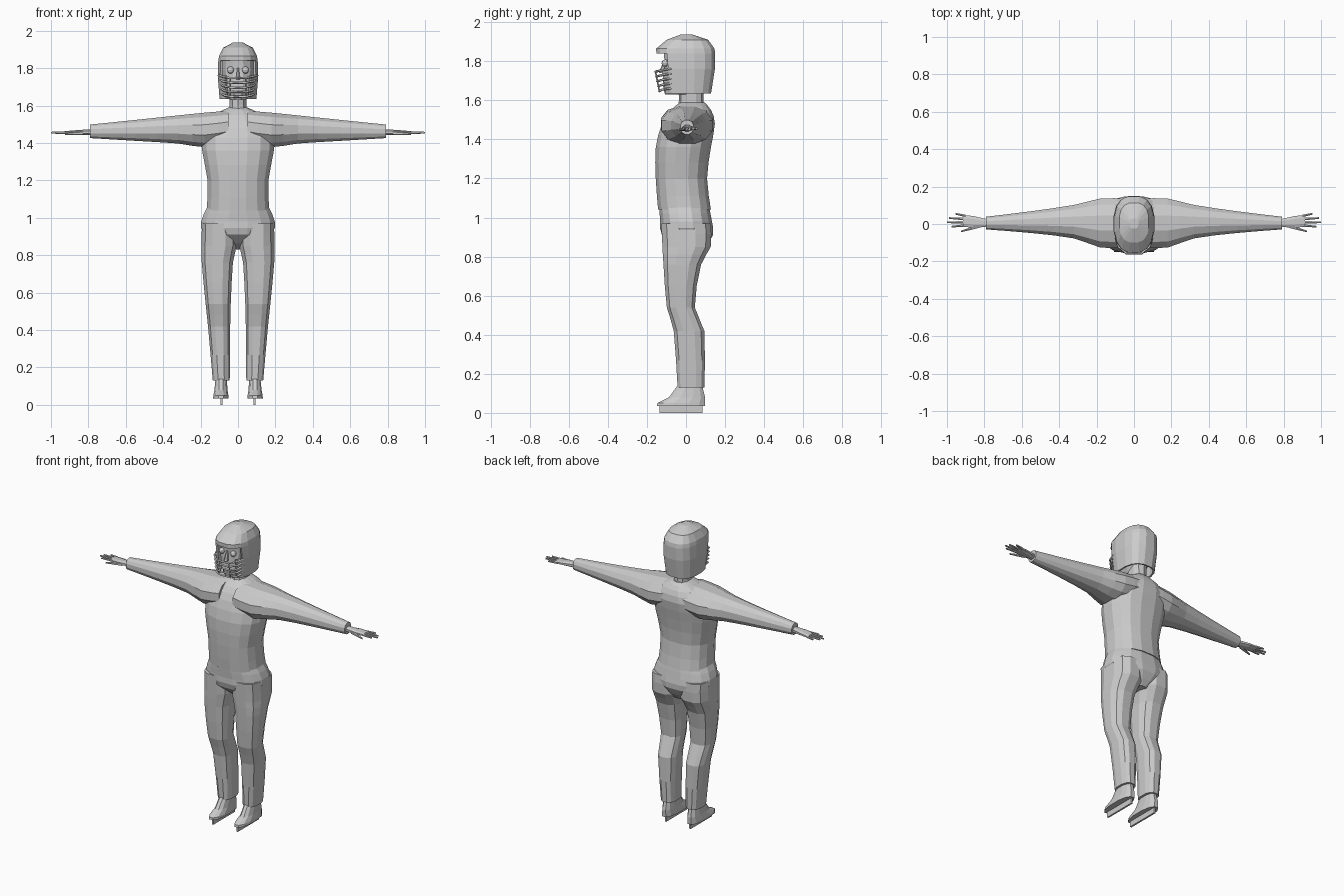
import bpy, bmesh, math
from mathutils import Vector

if "Cube" in bpy.data.objects:
    bpy.data.objects.remove(bpy.data.objects["Cube"], do_unlink=True)

grey = bpy.data.materials.new("plain_grey")
grey.use_nodes = True
colour = (.6, .6, .6, 1)
grey.diffuse_color = colour
grey.node_tree.nodes["Principled BSDF"].inputs["Base Color"].default_value = colour


def finish(name, bm, mirror=False):
    """Turn a bmesh into a flat-shaded object, mirrored across x if asked."""
    bmesh.ops.recalc_face_normals(bm, faces=bm.faces)
    mesh = bpy.data.meshes.new(name)
    bm.to_mesh(mesh)
    bm.free()
    mesh.materials.append(grey)
    obj = bpy.data.objects.new(name, mesh)
    bpy.context.collection.objects.link(obj)
    if mirror:
        obj.modifiers.new("mirror", 'MIRROR')
    return obj


def smooth_path(rings):
    """Add one rounded in-between ring inside every span."""
    result = []
    for i in range(len(rings) - 1):
        here, after = Vector(rings[i]), Vector(rings[i + 1])
        before = Vector(rings[max(i - 1, 0)])
        beyond = Vector(rings[min(i + 2, len(rings) - 1)])
        bulge = (here + after - before - beyond) / 16
        result += [here, (here + after) / 2 + bulge]
    return result + [Vector(rings[-1])]


def rounded(value, power):
    return math.copysign(abs(value) ** (2 / power), value)


def loft(name, rings, axis="z", sides=12, power=2.4, mirror=False, keep=None, smooth=False):
    """Skin rounded sections: (position, half width, low, high) for centred parts,
    or (position, low, high, low, high) for parts off the middle."""
    rings = [(r[0], -r[1], *r[1:]) if len(r) == 4 else r for r in rings]
    if smooth:
        rings = smooth_path(rings)
    bm = bmesh.new()
    rows = []
    for along, a_low, a_high, b_low, b_high in rings:
        row = []
        for i in range(sides):
            angle = math.tau * (i + .5) / sides
            a = (a_low + a_high + (a_high - a_low) * rounded(math.cos(angle), power)) / 2
            b = (b_low + b_high + (b_high - b_low) * rounded(math.sin(angle), power)) / 2
            row.append(bm.verts.new((a, b, along) if axis == "z" else (along, a, b)))
        rows.append(row)
    for lower, upper in zip(rows, rows[1:]):
        for i in range(sides):
            j = (i + 1) % sides
            bm.faces.new((lower[i], lower[j], upper[j], upper[i]))
    bm.faces.new(rows[-1])
    if keep:
        unwanted = [f for f in bm.faces if not keep(f.calc_center_median())]
        bmesh.ops.delete(bm, geom=unwanted, context='FACES')
    else:
        bm.faces.new(rows[0])
    return finish(name, bm, mirror)


def bar(name, points, radius):
    """Thin square rod that follows the given points."""
    curve = bpy.data.curves.new(name, 'CURVE')
    curve.dimensions = '3D'
    curve.bevel_depth = radius
    curve.bevel_resolution = 0
    curve.use_fill_caps = True
    spline = curve.splines.new('POLY')
    spline.points.add(len(points) - 1)
    for point, place in zip(spline.points, points):
        point.co = (*place, 1)
    curve.materials.append(grey)
    obj = bpy.data.objects.new(name, curve)
    bpy.context.collection.objects.link(obj)


# Jacket body, from hem to collar
loft("jacket", [
    (1.04, .17, -.145, .13), (1.2, .165, -.157, .11), (1.36, .195, -.157, .13),
    (1.48, .19, -.125, .15), (1.55, .13, -.08, .13), (1.59, .05, -.03, .095)],
    sides=16, smooth=True)

# Sleeves, running out of the shoulders
loft("sleeve", [
    (.05, -.13, .14, 1.4, 1.575), (.18, -.13, .14, 1.375, 1.565),
    (.32, -.08, .105, 1.395, 1.55), (.55, -.05, .07, 1.41, 1.525),
    (.79, -.03, .04, 1.425, 1.5)], axis="x", power=2.2, mirror=True, smooth=True)

# Hands, with four fanned fingers and a thumb
loft("palm", [
    (.78, -.016, .026, 1.44, 1.475), (.86, -.023, .045, 1.445, 1.47),
    (.915, -.016, .05, 1.446, 1.465)], axis="x", sides=8, mirror=True)
finger_tips = {"index_finger": .975, "middle_finger": 1, "ring_finger": .99, "little_finger": .955}
for i, (name, tip) in enumerate(finger_tips.items()):
    root_y = .017 * i - .008
    tip_y = .023 * i - .014
    loft(name, [(.9, root_y - .008, root_y + .008, 1.448, 1.464),
                (tip, tip_y - .005, tip_y + .005, 1.45, 1.46)],
         axis="x", sides=6, mirror=True)
loft("thumb", [(.83, -.022, 0, 1.442, 1.464), (.925, -.045, -.035, 1.443, 1.453)],
     axis="x", sides=6, mirror=True)

# Trousers: seat and two legs
loft("trouser_seat", [
    (.83, .05, -.03, .09), (.91, .18, -.125, .14), (.98, .2, -.134, .135),
    (1.055, .168, -.14, .12)], sides=16, smooth=True)
loft("trouser_leg", [
    (.13, .043, .136, -.045, .096), (.42, .04, .162, -.065, .096),
    (.54, .037, .175, -.1, .047), (.76, .025, .196, -.118, .08),
    (.85, .005, .198, -.124, .13), (.97, .01, .195, -.13, .13)],
    power=2.6, mirror=True, smooth=True)

# Skates
loft("skate_boot", [
    (.035, .05, .134, -.152, .1), (.05, .05, .133, -.15, .1),
    (.08, .055, .127, -.09, .1), (.16, .06, .119, -.03, .08)], mirror=True)
bm = bmesh.new()
bmesh.ops.create_cube(bm, size=1)
bmesh.ops.scale(bm, verts=bm.verts, vec=(.011, .22, .038))
bmesh.ops.translate(bm, verts=bm.verts, vec=(.088, -.025, .019))
finish("skate_blade", bm, mirror=True)

# Neck, head and face
loft("neck", [(1.52, .058, -.05, .095), (1.6, .046, -.036, .09), (1.7, .05, -.04, .09)], sides=10)
loft("head", [(1.63, .045, -.11, .05), (1.68, .075, -.122, .09), (1.79, .088, -.112, .1),
              (1.86, .085, -.118, .1)])
loft("nose", [(1.74, .013, -.14, -.1), (1.8, .005, -.116, -.1)], sides=6)
bm = bmesh.new()
bmesh.ops.create_uvsphere(bm, u_segments=10, v_segments=6, radius=.019)
bmesh.ops.translate(bm, verts=bm.verts, vec=(.04, -.106, 1.79))
finish("eye", bm, mirror=True)

# Helmet shell, open at the face
helmet = loft("helmet", [
    (1.635, .1, -.12, .13), (1.76, .11, -.145, .15), (1.84, .107, -.154, .152),
    (1.865, .103, -.155, .148), (1.91, .08, -.1, .115), (1.938, .025, -.025, .03)],
    sides=16, power=2.6, keep=lambda c: c.z > 1.84 or c.y > -.1)
shell = helmet.modifiers.new("thickness", 'SOLIDIFY')
shell.thickness = .012

# Face cage: bowed bars with two uprights
for i in range(5):
    z = 1.75 - .025 * i
    front = .005 * i - .158
    side = .098 - .003 * i
    half = [(side, -.075, z + .012), (side * .85, -.122, z + .005), (.04, front, z - .003)]
    bar("cage_bar", half + [(-x, y, h) for x, y, h in reversed(half)], .006)
for x in (-.042, .042):
    bar("cage_upright", [(x, -.157, 1.75), (x, -.137, 1.65)], .004)
